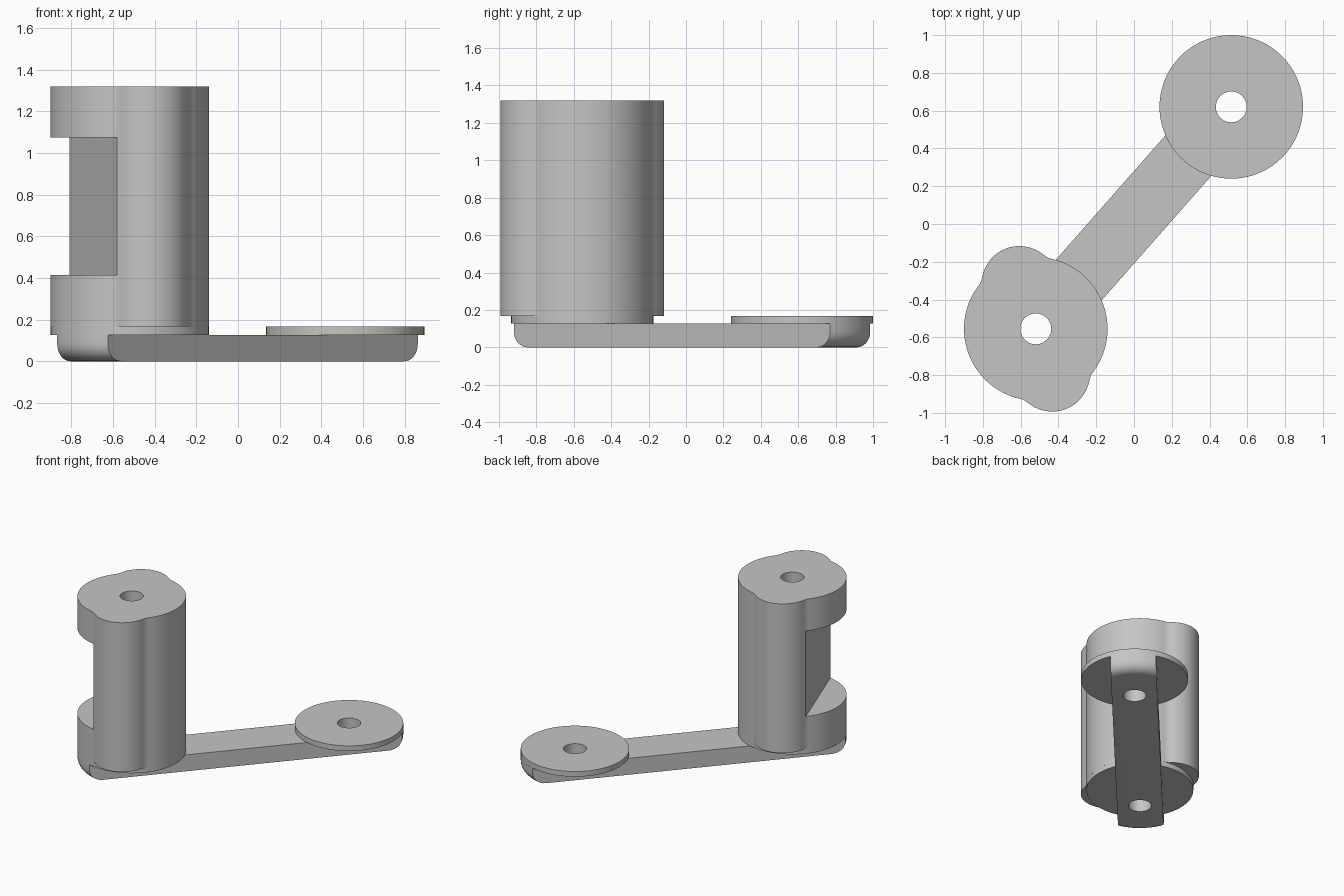
import bpy, bmesh, math
from math import sin, cos, pi, sqrt

if "Cube" in bpy.data.objects:
    bpy.data.objects.remove(bpy.data.objects["Cube"])

grey = bpy.data.materials.new("plain_grey")
grey.use_nodes = True
GREY = (0.56, 0.56, 0.56, 1)
grey.diffuse_color = GREY
grey.node_tree.nodes["Principled BSDF"].inputs["Base Color"].default_value = GREY

TOWER_AXIS = (-0.52, -0.555)
PAD_AXIS = (0.515, 0.62)
R, HOLE = 0.38, 0.082
ARM_TOP, PAD_TOP, TOWER_TOP = 0.127, 0.167, 1.32
LOBE_ANGLE = math.radians(110)


def loft(name, levels):
    """Closed solid through a stack of (outline, z) rings."""
    bm = bmesh.new()
    rings = [[bm.verts.new((x, y, z)) for x, y in outline] for outline, z in levels]
    for low, high in zip(rings, rings[1:]):
        for i in range(len(low)):
            j = (i + 1) % len(low)
            bm.faces.new((low[i], low[j], high[j], high[i]))
    bm.faces.new(rings[0][::-1])
    bm.faces.new(rings[-1])
    bmesh.ops.recalc_face_normals(bm, faces=bm.faces)
    mesh = bpy.data.meshes.new(name)
    bm.to_mesh(mesh)
    bm.free()
    mesh.materials.append(grey)
    ob = bpy.data.objects.new(name, mesh)
    bpy.context.collection.objects.link(ob)
    return ob


def polar(centre, radius, count):
    """Outline from a radius function of the angle."""
    angles = [2 * pi * i / count for i in range(count)]
    return [(centre[0] + radius(a) * cos(a), centre[1] + radius(a) * sin(a)) for a in angles]


def prism(name, outline, z0, z1):
    return loft(name, [(outline, z0), (outline, z1)])


def cut(ob, cutters):
    bpy.context.view_layer.objects.active = ob
    for cutter in cutters:
        mod = ob.modifiers.new("cut", "BOOLEAN")
        mod.operation, mod.solver, mod.object = "DIFFERENCE", "EXACT", cutter
        bpy.ops.object.modifier_apply(modifier=mod.name)


# Tower outline: round body with two opposite lobes, softly blended
def lobed(angle):
    off, lobe, blend = 0.256, 0.2, 0.012
    d = abs(cos(angle - LOBE_ANGLE))
    under = lobe ** 2 - off ** 2 * (1 - d * d)
    reach = off * d + sqrt(under) if under > 0 else 0
    gap = reach - R
    return max(R, (reach + R + sqrt(gap * gap + blend ** 2)) / 2 - blend / 4 if reach else R)


# Arm outline: straight sides, circular ends
def arm_outline(end_radius, half_width=0.162, steps=12):
    dx, dy = PAD_AXIS[0] - TOWER_AXIS[0], PAD_AXIS[1] - TOWER_AXIS[1]
    length = math.hypot(dx, dy)
    ux, uy = dx / length, dy / length
    points = []
    for (cx, cy), side in ((PAD_AXIS, 1), (TOWER_AXIS, -1)):
        for i in range(steps + 1):
            w = side * half_width * (1 - 2 * i / steps)
            t = side * sqrt(end_radius ** 2 - w * w)
            points.append((cx + ux * t + uy * w, cy + uy * t - ux * w))
    return points


# Connecting arm with rounded lower ends
FILLET = 0.085
levels = []
for i in range(9):
    a = pi / 2 * i / 8
    levels.append((arm_outline(R - FILLET * (1 - sin(a))), FILLET * (1 - cos(a))))
levels.append((arm_outline(R), ARM_TOP))
arm = loft("connecting_arm", levels)

# Round pads and lobed tower
tower_pad = prism("tower_pad", polar(TOWER_AXIS, lambda a: R, 72), ARM_TOP, PAD_TOP)
end_pad = prism("end_pad", polar(PAD_AXIS, lambda a: R, 72), ARM_TOP, PAD_TOP)
tower = prism("lobed_tower", polar(TOWER_AXIS, lobed, 144), PAD_TOP, TOWER_TOP)

# Cutters: pivot holes, and a side notch parallel to the lobes
tower_hole = prism("tower_hole_cutter", polar(TOWER_AXIS, lambda a: HOLE, 24), -0.1, 1.5)
pad_hole = prism("pad_hole_cutter", polar(PAD_AXIS, lambda a: HOLE, 24), -0.1, 1.5)
c, s = cos(LOBE_ANGLE), sin(LOBE_ANGLE)
notch_plan = [(TOWER_AXIS[0] + c * u - s * v, TOWER_AXIS[1] + s * u + c * v)
              for u, v in ((-0.7, 0.187), (0.7, 0.187), (0.7, 0.7), (-0.7, 0.7))]
notch = prism("notch_cutter", notch_plan, 0.415, 1.075)

cut(arm, [tower_hole, pad_hole])
cut(tower_pad, [tower_hole])
cut(end_pad, [pad_hole])
cut(tower, [tower_hole, notch])
for cutter in (tower_hole, pad_hole, notch):
    bpy.data.objects.remove(cutter)

# Smooth curved walls, keep crisp edges
bpy.ops.object.select_all(action="DESELECT")
for ob in (arm, tower_pad, end_pad, tower):
    ob.select_set(True)
bpy.context.view_layer.objects.active = tower
bpy.ops.object.shade_smooth_by_angle(angle=math.radians(30))
